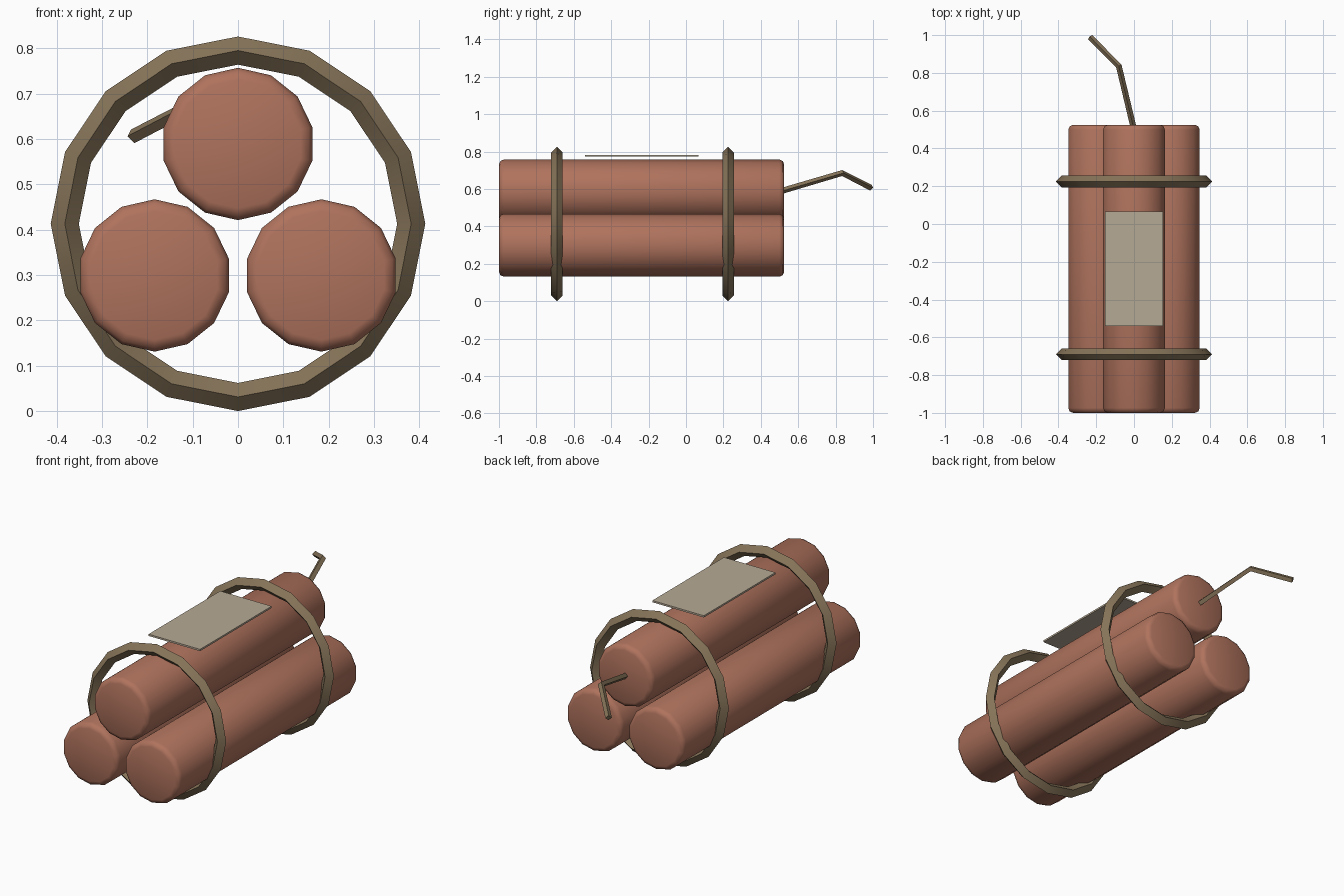
import bpy, bmesh, math

if "Cube" in bpy.data.objects:
    bpy.data.objects.remove(bpy.data.objects["Cube"])


def material(name, rgb):
    m = bpy.data.materials.new(name)
    m.diffuse_color = (*rgb, 1)
    m.use_nodes = True
    m.node_tree.nodes["Principled BSDF"].inputs["Base Color"].default_value = m.diffuse_color
    return m


RED = material("red paper", (0.43, 0.17, 0.11))
ROPE = material("brown rope", (0.24, 0.175, 0.10))
LABEL = material("cream label", (0.47, 0.40, 0.30))


def smooth(ob, degrees):
    bpy.ops.object.select_all(action='DESELECT')
    ob.select_set(True)
    bpy.context.view_layer.objects.active = ob
    bpy.ops.object.shade_smooth_by_angle(angle=math.radians(degrees))


def lathe(name, profile, sides, centre, mat, closed=False):
    """Turn (radius, y) points around an axis along y, first corner on top."""
    bm = bmesh.new()
    rings = []
    for r, y in profile:
        angles = [2 * math.pi * i / sides for i in range(sides)]
        rings.append([bm.verts.new((r * math.sin(a), y, r * math.cos(a)))
                      for a in angles])
    pairs = list(zip(rings, rings[1:]))
    if closed:
        pairs.append((rings[-1], rings[0]))
    else:
        bm.faces.new(rings[0])
        bm.faces.new(rings[-1])
    for a, b in pairs:
        for i in range(sides):
            j = (i + 1) % sides
            bm.faces.new((a[i], a[j], b[j], b[i]))
    bmesh.ops.recalc_face_normals(bm, faces=bm.faces)
    me = bpy.data.meshes.new(name)
    bm.to_mesh(me)
    bm.free()
    me.materials.append(mat)
    ob = bpy.data.objects.new(name, me)
    ob.location = centre
    bpy.context.collection.objects.link(ob)
    smooth(ob, 50)
    return ob


# Three sticks with rounded rims
R, B, Y0, Y1 = 0.168, 0.026, -1.0, 0.525
rim = [(R - B * (1 - math.sin(a)), B * (1 - math.cos(a)))
       for a in (0, math.pi / 4, math.pi / 2)]
stick = [(r, Y0 + d) for r, d in rim] + [(r, Y1 - d) for r, d in reversed(rim)]
for name, x, z in (("top_stick", 0, 0.589),
                   ("left_stick", -0.184, 0.299),
                   ("right_stick", 0.184, 0.299)):
    lathe(name, stick, 14, (x, 0, z), RED)

# Two binding rings with a diamond section
M, T = 0.382, 0.031
diamond = [(M + T, 0), (M, T), (M - T, 0), (M, -T)]
for name, y in (("front_band", -0.69), ("back_band", 0.225)):
    lathe(name, diamond, 16, (0, y, M + T), ROPE, closed=True)

# Flat label above the top stick
bpy.ops.mesh.primitive_cube_add(size=1, location=(0, -0.237, 0.777))
label = bpy.context.object
label.name = "label"
label.scale = (0.306, 0.608, 0.0095)
label.data.materials.append(LABEL)

# Bent fuse
cu = bpy.data.curves.new("fuse", 'CURVE')
cu.dimensions = '3D'
cu.bevel_depth = 0.016
cu.bevel_resolution = 0
cu.use_fill_caps = True
sp = cu.splines.new('POLY')
path = [(0, 0.50, 0.586), (-0.08, 0.835, 0.685), (-0.232, 0.989, 0.606)]
sp.points.add(len(path) - 1)
for p, co in zip(sp.points, path):
    p.co = (*co, 1)
cu.materials.append(ROPE)
fuse = bpy.data.objects.new("fuse", cu)
bpy.context.collection.objects.link(fuse)
bpy.ops.object.select_all(action='DESELECT')
fuse.select_set(True)
bpy.context.view_layer.objects.active = fuse
bpy.ops.object.convert(target='MESH')
smooth(bpy.context.object, 30)
